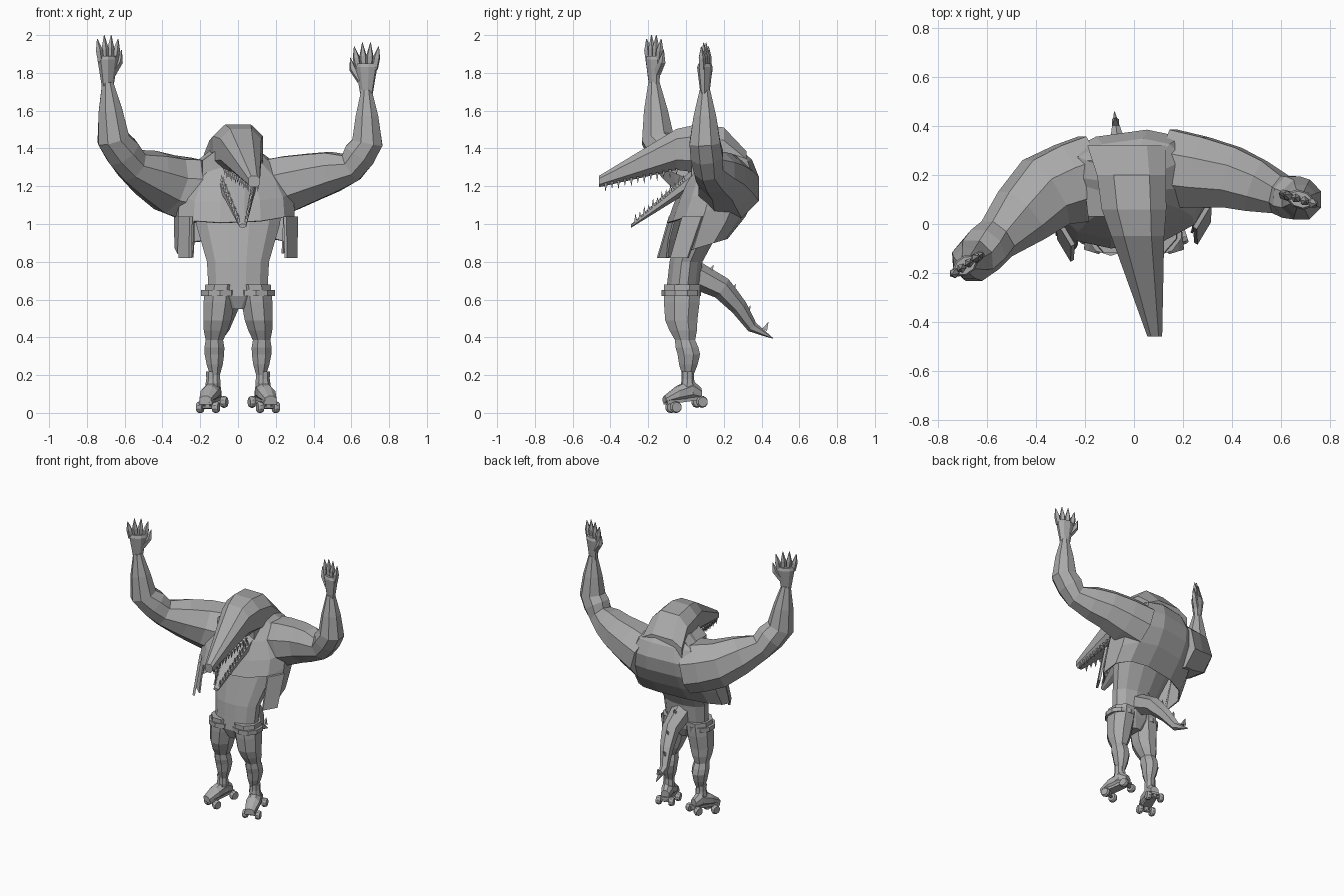
import bpy, bmesh, math
from mathutils import Vector, Matrix

default_cube = bpy.data.objects.get("Cube")
if default_cube:
    bpy.data.objects.remove(default_cube)

shade = (0.4, 0.4, 0.4, 1)
grey = bpy.data.materials.new("plain_grey")
grey.use_nodes = True
grey.diffuse_color = shade
grey.node_tree.nodes["Principled BSDF"].inputs["Base Color"].default_value = shade

RIGHTWARD, BACKWARD, UP = Vector((1, 0, 0)), Vector((0, 1, 0)), Vector((0, 0, 1))


def squared(value, power):
    return math.copysign(abs(value) ** power, value)


def loft(bm, rows, sides=8, wide=RIGHTWARD, axis=None, caps=True, power=1.0):
    """Skin rings of (centre, half width, half depth); a low power makes them boxy."""
    centres = [Vector(row[0]) for row in rows]
    last = len(rows) - 1
    rings = []
    for i, (centre, (_, width, depth)) in enumerate(zip(centres, rows)):
        along = (axis or centres[min(i + 1, last)] - centres[max(i - 1, 0)]).normalized()
        across = (wide - along * wide.dot(along)).normalized()
        through = along.cross(across)
        angles = [math.tau * (k + 0.5) / sides for k in range(sides)]
        rings.append([bm.verts.new(centre + across * width * squared(math.cos(angle), power)
                                   + through * depth * squared(math.sin(angle), power))
                      for angle in angles])
    for lower, upper in zip(rings, rings[1:]):
        for k in range(sides):
            bm.faces.new((lower[k - 1], lower[k], upper[k], upper[k - 1]))
    if caps:
        bm.faces.new(reversed(rings[0]))
        bm.faces.new(rings[-1])


def limb(joints, radii, swell=0.0, steps=3, flat=1.0):
    """Rows along straight bones, each bone swelling in its middle like a muscle."""
    rows = []
    joints = [Vector(joint) for joint in joints]
    for bone in range(len(joints) - 1):
        for step in range(steps):
            t = step / steps
            radius = radii[bone] * (1 - t) + radii[bone + 1] * t + swell * math.sin(math.pi * t)
            rows.append((joints[bone].lerp(joints[bone + 1], t), radius, radius * flat))
    rows.append((joints[-1], radii[-1], radii[-1] * flat))
    return rows


def rod(bm, start, end, start_radius, end_radius, sides=4, wide=RIGHTWARD):
    loft(bm, limb((start, end), (start_radius, end_radius), steps=1), sides, wide)


def finish(bm, name, placement=Matrix()):
    bm.transform(placement)
    bmesh.ops.recalc_face_normals(bm, faces=bm.faces)
    mesh = bpy.data.meshes.new(name)
    bm.to_mesh(mesh)
    bm.free()
    mesh.materials.append(grey)
    obj = bpy.data.objects.new(name, mesh)
    bpy.context.collection.objects.link(obj)
    return obj


def part(name, rows, **options):
    bm = bmesh.new()
    loft(bm, rows, **options)
    return finish(bm, name)


# Torso and shorts, widening into the chest
part("torso", [((0, -.02, .55), .06, .06), ((0, -.02, .62), .16, .09), ((0, 0, .8), .17, .09),
               ((0, .08, 1), .23, .12), ((0, .1, 1.1), .24, .12)], sides=12, axis=UP)

# Jacket: hunched shell, open at the front below the chest
jacket_rows = []
for step in range(6):
    t = step / 5
    centre = Vector((-.02, .05 + .12 * math.sin(t * 2), .87 + .52 * t))
    width = .32 - .8 * max(0, t - .5) ** 2
    depth = .24 - .4 * (t - .42) ** 2
    jacket_rows.append((centre, width, depth))
bm = bmesh.new()
loft(bm, jacket_rows, sides=12, wide=RIGHTWARD + BACKWARD * .15, axis=UP - BACKWARD * .3,
     caps=False, power=.8)
opening = []
for face in bm.faces:
    middle = face.calc_center_median()
    if middle.z < 1 and middle.y < 0 and abs(middle.x) < .22:
        opening.append(face)
bmesh.ops.delete(bm, geom=opening, context='FACES')
jacket = finish(bm, "jacket")
cloth = jacket.modifiers.new("cloth_thickness", 'SOLIDIFY')
cloth.thickness = .01

# Head with upper jaw, and the collar behind it
brow, nose = Vector((.015, -.05, 1.395)), Vector((.085, -.46, 1.225))
snout = limb((brow, nose), (.115, .032), steps=4)
part("head", [((-.03, .32, 1.3), .17, .09), ((-.01, .2, 1.37), .15, .15),
              ((0, .06, 1.4), .14, .135)] + snout, axis=-BACKWARD, power=.75)
part("hood_collar", limb(((-.02, .26, 1.27), (-.04, .03, 1.29)), (.21, .16), steps=2, flat=.75),
     axis=-BACKWARD)

# Lower jaw
jaw_hinge, jaw_tip = Vector((-.01, .08, 1.27)), Vector((.025, -.29, .99))
part("lower_jaw", limb((jaw_hinge, jaw_tip), (.13, .02), steps=4, flat=.5), axis=-BACKWARD)


# Teeth along both jaws
def tooth_row(bm, back, tip, back_spread, tip_spread, direction):
    count = 12
    for i in range(count):
        t = i / count
        spread = back_spread * (1 - t) + tip_spread * t
        length = .045 if i % 2 else .035
        for side in (-1, 1):
            root = back.lerp(tip, t) + RIGHTWARD * side * spread
            rod(bm, root, root + direction * length, .011, .001)


bm = bmesh.new()
tooth_row(bm, brow - UP * .1, nose - UP * .015, .085, .02, -UP)
tooth_row(bm, jaw_hinge.lerp(jaw_tip, .25) + UP * .025, jaw_tip, .085, .015, UP)
finish(bm, "teeth")

# Raised arms
left_wrist, right_wrist = Vector((.68, .1, 1.71)), Vector((-.69, -.17, 1.75))
part("left_arm", limb(((.14, .23, 1.18), (.4, .19, 1.25), (.6, .12, 1.3), (.685, .1, 1.43), left_wrist),
                      (.17, .135, .085, .088, .03), .006, steps=2), wide=BACKWARD)
part("right_arm", limb(((-.16, .2, 1.16), (-.36, .13, 1.21), (-.56, -.06, 1.31), (-.66, -.15, 1.45),
                        right_wrist), (.18, .165, .095, .092, .032), .006, steps=2), wide=BACKWARD)


# Clawed hands
def hand(name, wrist, wide, thumb_side):
    bm = bmesh.new()
    wide = wide.normalized()

    def spot(across, height):
        return wrist + wide * across + UP * height

    loft(bm, limb((spot(0, -.02), spot(0, .12), spot(0, .14)), (.035, .06, .05), steps=2, flat=.65),
         wide=wide, axis=UP)
    for finger in (-1.5, -.5, .5, 1.5):
        across = finger * .03
        tip_height = .26 - abs(finger) * .02
        loft(bm, limb((spot(across, .11), spot(across * 1.5, tip_height)), (.018, .002), .01, steps=2),
             5, wide)
    loft(bm, limb((spot(thumb_side * .03, .05), spot(thumb_side * .075, .11), spot(thumb_side * .09, .17)),
                  (.022, .02, .002), steps=1), 5, wide)
    finish(bm, name)


hand("left_hand", left_wrist, RIGHTWARD - BACKWARD * .3, -1)
hand("right_hand", right_wrist, RIGHTWARD + BACKWARD * .7, 1)

# Tail with a spike above each stretch
tail_joints = [Vector(joint) for joint in ((0, .03, .74), (-.01, .19, .66), (-.04, .28, .56),
                                           (-.07, .35, .455), (-.08, .46, .395))]
tail_radii = (.075, .06, .045, .03, .002)
bm = bmesh.new()
loft(bm, limb(tail_joints, tail_radii, steps=2), 6)
for start, end, radius in zip(tail_joints, tail_joints[1:], tail_radii):
    root = start.lerp(end, .6) + UP * radius * .7
    rod(bm, root, root + BACKWARD * .02 + UP * .04, .02, .001)
finish(bm, "tail")

# Hanging flaps, legs, cuffs and roller skates
for side, label in ((1, "left"), (-1, "right")):
    flap_bottom = Vector((side * .28, side * .035 - .07, .82))
    flap_top = flap_bottom + BACKWARD * .07 + UP * .22
    part(label + "_flap", limb((flap_bottom, flap_top), (.075, .085), steps=1, flat=.15),
         sides=4, wide=BACKWARD - RIGHTWARD * side * -.6, axis=UP)

    part(label + "_leg", limb(((side * .09, -.02, .68), (side * .11, -.025, .49), (side * .125, -.005, .385),
                               (side * .125, .015, .31), (side * .122, .01, .2), (side * .122, .01, .12)),
                              (.09, .08, .05, .056, .028, .028), .004, steps=2, flat=1.15), axis=UP)
    cuff = Vector((side * .095, -.025, .62))
    part(label + "_shorts_cuff", limb((cuff, cuff + UP * .03), (.105, .105), steps=1),
         sides=10, axis=UP)

    # Boot and skate point outward
    placement = Matrix.Translation((side * .135, .01, 0)) @ Matrix.Rotation(side * .3, 4, 'Z')
    bm = bmesh.new()
    loft(bm, limb((UP * .1, UP * .18, UP * .22), (.045, .033, .034), steps=1), axis=UP)
    loft(bm, [((0, .07, .1), .03, .035), ((0, .02, .12), .042, .06),
              ((0, -.06, .1), .05, .045), ((0, -.13, .07), .035, .02)], axis=-BACKWARD)
    finish(bm, label + "_boot", placement)

    bm = bmesh.new()
    loft(bm, limb(((0, .08, .08), (0, -.125, .055)), (.04, .05), steps=1, flat=.3), 4, axis=-BACKWARD)
    for axle in (Vector((0, -.08, .03)), Vector((0, .065, .058))):
        reach = RIGHTWARD * .05
        rod(bm, axle - reach, axle + reach, .01, .01, 6, BACKWARD)
        rod(bm, axle, axle + UP * .03, .015, .02)
        for wheel_side in (-1, 1):
            inner = axle + RIGHTWARD * wheel_side * .028
            outer = axle + RIGHTWARD * wheel_side * .06
            loft(bm, limb((inner, outer), (.026, .026), .006), 10, BACKWARD)
    finish(bm, label + "_skate", placement)
